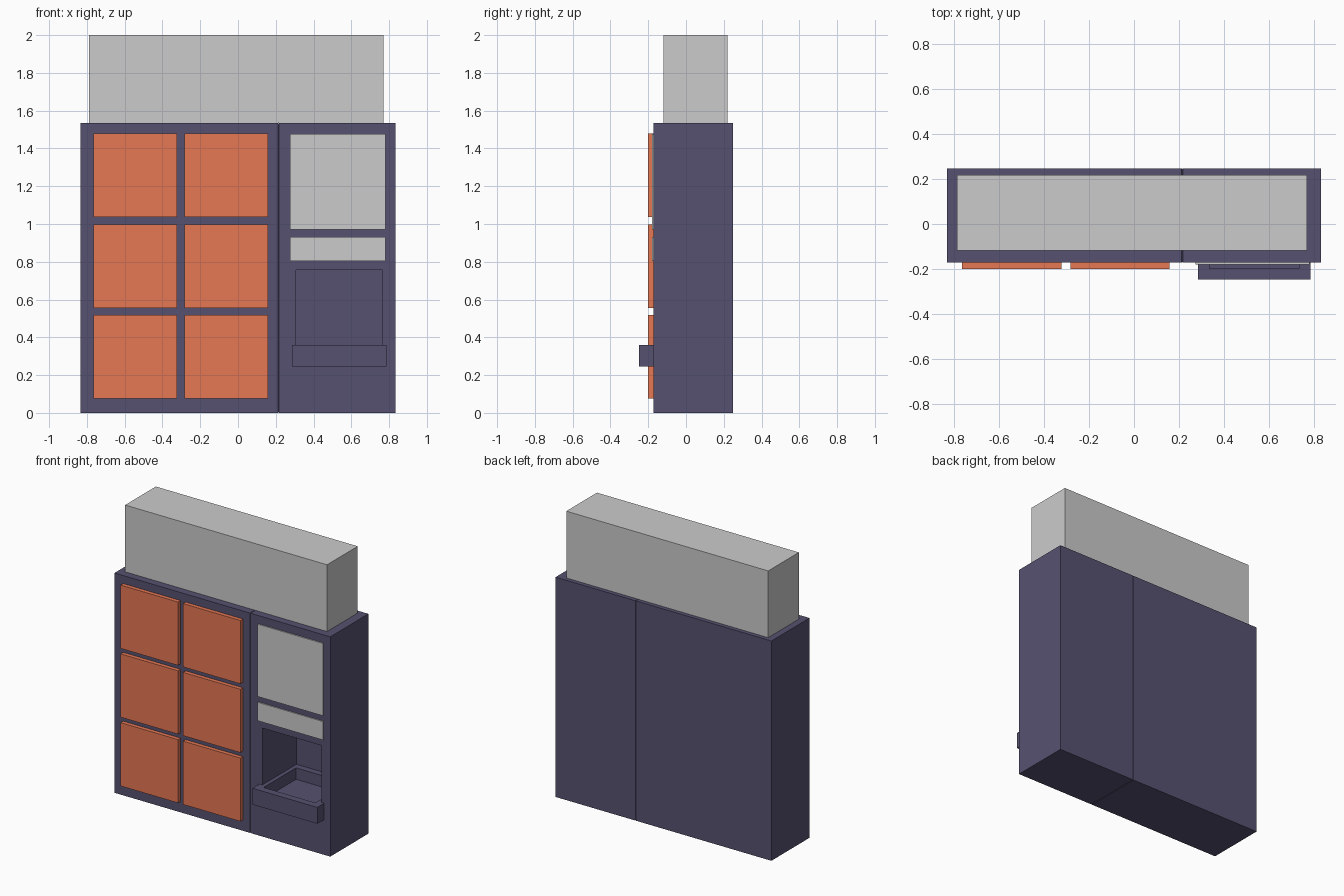
import bpy, bmesh

if "Cube" in bpy.data.objects:
    bpy.data.objects.remove(bpy.data.objects["Cube"])


def material(name, rgb):
    m = bpy.data.materials.new(name)
    m.diffuse_color = (*rgb, 1)
    m.use_nodes = True
    m.node_tree.nodes["Principled BSDF"].inputs["Base Color"].default_value = m.diffuse_color
    return m


NAVY = material("navy", (0.094, 0.083, 0.163))
ORANGE = material("orange", (0.79, 0.188, 0.087))


def box(name, x, y, z, mat=None, edit=None):
    """Axis-aligned box from (min, max) ranges, with an optional bmesh edit."""
    bm = bmesh.new()
    bmesh.ops.create_cube(bm, size=1)
    for v in bm.verts:
        v.co = [r[0] if c < 0 else r[1] for c, r in zip(v.co, (x, y, z))]
    if edit:
        bm.normal_update()
        edit(bm)
    mesh = bpy.data.meshes.new(name)
    bm.to_mesh(mesh)
    bm.free()
    ob = bpy.data.objects.new(name, mesh)
    bpy.context.collection.objects.link(ob)
    if mat:
        mesh.materials.append(mat)
    return ob


def chamfer_side(sign):
    """Chamfer the rim of the side face, forming half of the seam groove."""
    def edit(bm):
        face = next(f for f in bm.faces if f.normal.x * sign > 0.9)
        bmesh.ops.bevel(bm, geom=list(face.edges), offset=0.003,
                        segments=1, affect='EDGES')
    return edit


def hollow_top(bm):
    """Sink a basin into the top face, leaving a flat rim."""
    top = next(f for f in bm.faces if f.normal.z > 0.9)
    bmesh.ops.inset_region(bm, faces=[top], thickness=0.05, use_even_offset=True)
    floor = bmesh.ops.extrude_discrete_faces(bm, faces=[top])["faces"][0]
    bmesh.ops.translate(bm, verts=floor.verts, vec=(0, 0, -0.08))


# Cabinets
FRONT, BACK, SEAM, TOP = -0.172, 0.248, 0.215, 1.534
box("locker_cabinet", (-0.833, SEAM), (FRONT, BACK), (0, TOP), NAVY, chamfer_side(1))
station = box("service_cabinet", (SEAM, 0.833), (FRONT, BACK), (0, TOP), NAVY, chamfer_side(-1))

# Deep niche in the service cabinet
cutter = box("niche_cutter", (0.308, 0.764), (-0.4, 0.205), (0.255, 0.757))
cutter.hide_render = True
cutter.hide_viewport = True
cut = station.modifiers.new("niche", 'BOOLEAN')
cut.operation = 'DIFFERENCE'
cut.solver = 'EXACT'
cut.object = cutter

# Tray filling the niche floor and projecting in front
box("tray", (0.286, 0.786), (-0.248, 0.21), (0.246, 0.36), NAVY, hollow_top)

# Locker doors
for row in range(3):
    for col in range(2):
        x, z = -0.766 + 0.482 * col, 0.076 + 0.48 * row
        box(f"door_{row}_{col}", (x, x + 0.442), (-0.2, FRONT + 0.005), (z, z + 0.442), ORANGE)

# Grey panels and header sign
box("screen_panel", (0.275, 0.781), (-0.18, FRONT + 0.005), (0.972, 1.477))
box("control_panel", (0.275, 0.781), (-0.18, FRONT + 0.005), (0.803, 0.932))
box("header", (-0.788, 0.771), (-0.119, 0.219), (TOP, 2.0))
